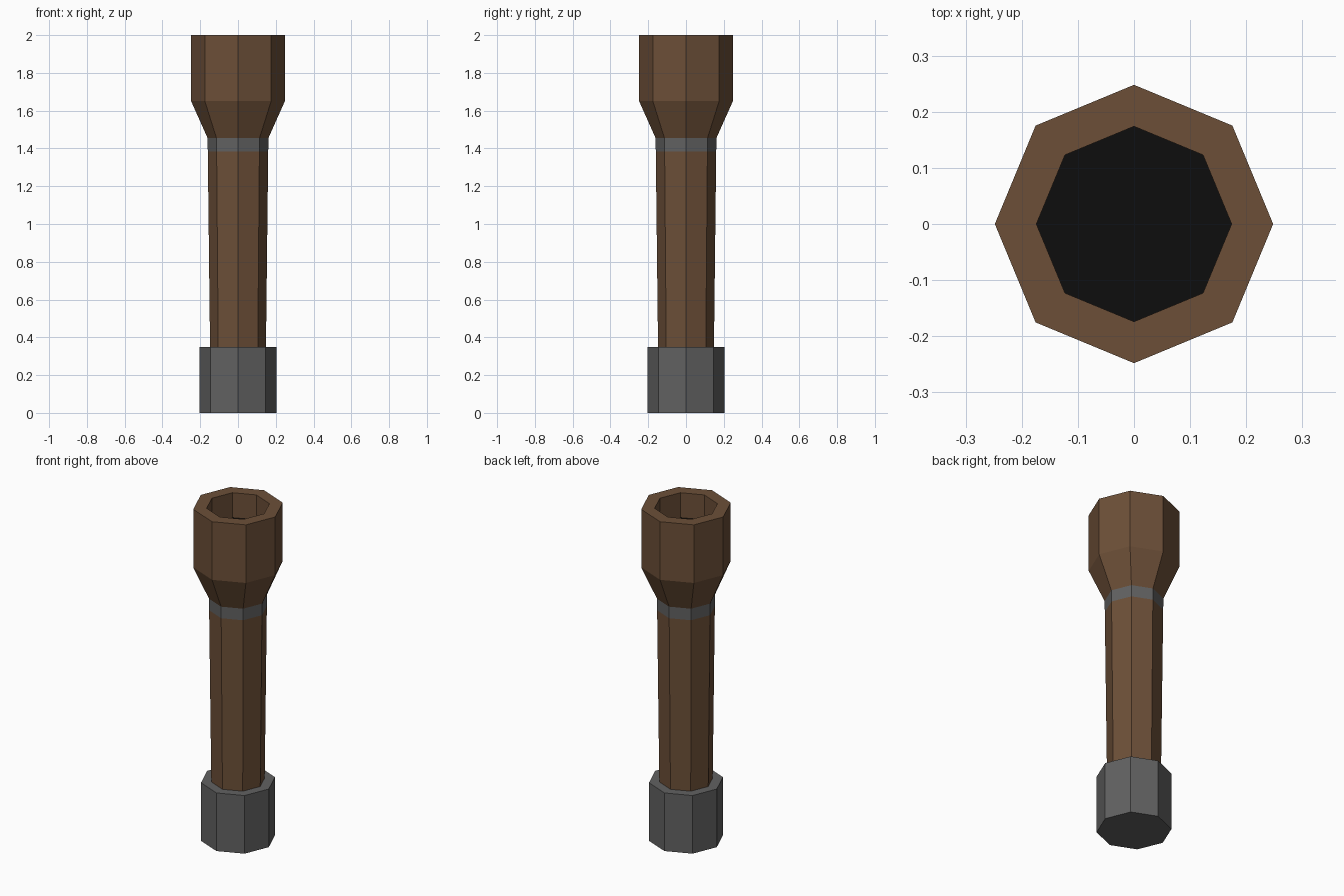
import bpy, bmesh
from math import cos, sin, pi

if "Cube" in bpy.data.objects:
    bpy.data.objects.remove(bpy.data.objects["Cube"])

SIDES = 8


def material(name, rgb):
    m = bpy.data.materials.new(name)
    m.diffuse_color = (*rgb, 1)
    m.use_nodes = True
    m.node_tree.nodes["Principled BSDF"].inputs["Base Color"].default_value = m.diffuse_color
    return m


def lathe(name, profile, mat, cap_start=True, cap_end=True):
    """Eight-sided solid of revolution from (radius, z) points."""
    bm = bmesh.new()
    rings = [[bm.verts.new((r * cos(2 * pi * i / SIDES), r * sin(2 * pi * i / SIDES), z))
              for i in range(SIDES)] for r, z in profile]
    for a, b in zip(rings, rings[1:]):
        for i in range(SIDES):
            j = (i + 1) % SIDES
            bm.faces.new((a[i], a[j], b[j], b[i]))
    if cap_start:
        bm.faces.new(rings[0][::-1])
    if cap_end:
        bm.faces.new(rings[-1])
    mesh = bpy.data.meshes.new(name)
    bm.to_mesh(mesh)
    bm.free()
    mesh.materials.append(mat)
    obj = bpy.data.objects.new(name, mesh)
    bpy.context.collection.objects.link(obj)
    return obj


wood = material("brown", (0.15, 0.078, 0.039))
metal = material("dark_grey", (0.12, 0.12, 0.12))
black = material("black", (0.004, 0.004, 0.004))

# Metal foot
lathe("base_cap", [(0.205, 0), (0.205, 0.35)], metal)

# Slightly tapered handle
lathe("shaft", [(0.148, 0.35), (0.16, 1.385)], wood, False, False)

# Metal band flush with the handle
lathe("band", [(0.16, 1.385), (0.161, 1.455)], metal, False, False)

# Flared head with a recessed mouth
lathe("head", [(0.161, 1.455), (0.248, 1.65), (0.248, 2.0), (0.174, 2.0), (0.174, 1.85)],
      wood, False, False)

# Dark floor of the recess
lathe("recess_floor", [(0.174, 1.85)], black, False, True)
